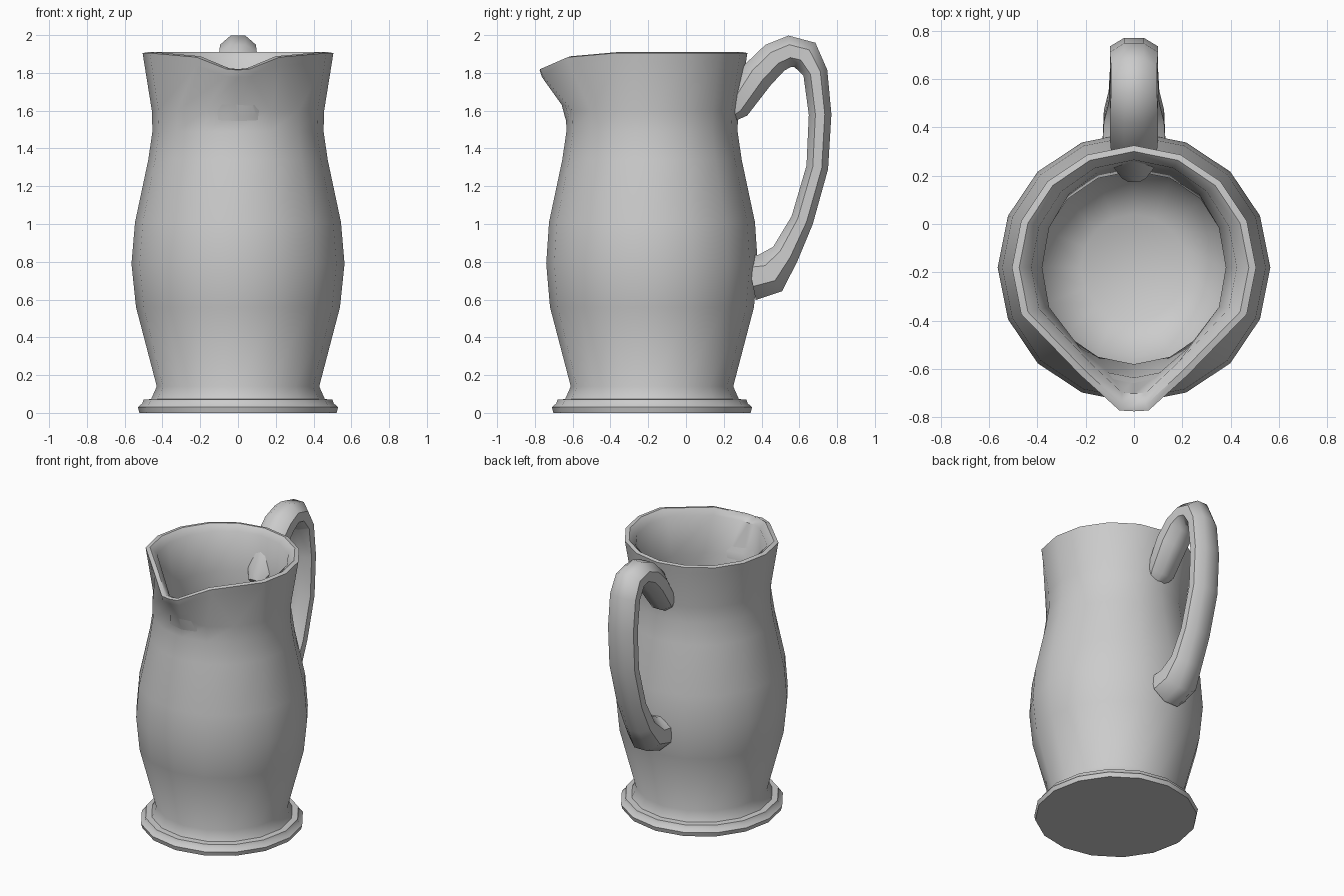
import bpy, bmesh, math
from mathutils import Vector

if "Cube" in bpy.data.objects:
    bpy.data.objects.remove(bpy.data.objects["Cube"])

SIDES = 16
CY = -0.18  # body axis in y

# how the rim is pulled into the pouring lip, by column distance from the front
LIP = {0: (0, -0.09, -0.09), 1: (-0.133, -0.125, -0.085), 2: (-0.137, -0.09, -0.022)}


def skin(name, rings):
    """Join rings of equal point count with quads and cap both ends."""
    bm = bmesh.new()
    vr = [[bm.verts.new(p) for p in ring] for ring in rings]
    n = len(vr[0])
    for a, b in zip(vr, vr[1:]):
        for i in range(n):
            j = (i + 1) % n
            bm.faces.new((a[i], a[j], b[j], b[i]))
    bm.faces.new(list(reversed(vr[0])))
    bm.faces.new(vr[-1])
    bmesh.ops.recalc_face_normals(bm, faces=bm.faces)
    me = bpy.data.meshes.new(name)
    bm.to_mesh(me)
    bm.free()
    ob = bpy.data.objects.new(name, me)
    bpy.context.collection.objects.link(ob)
    bpy.ops.object.select_all(action='DESELECT')
    ob.select_set(True)
    bpy.context.view_layer.objects.active = ob
    bpy.ops.object.shade_smooth_by_angle(angle=math.radians(45))
    return ob


def jug_ring(rx, ry, z, lip):
    ring = []
    for k in range(SIDES):
        a = 2 * math.pi * k / SIDES
        p = Vector((rx * math.sin(a), CY - ry * math.cos(a), z))
        signed = k if k <= SIDES // 2 else k - SIDES
        d = LIP.get(abs(signed), (0, 0, 0))
        side = 1 if signed >= 0 else -1
        ring.append(p + lip * Vector((side * d[0], d[1], d[2])))
    return ring


# jug body: foot, outer wall, rolled rim, inner wall (rx, ry, z, lip amount)
profile = [
    (0.522, 0.522, 0.0, 0), (0.53, 0.53, 0.03, 0), (0.507, 0.507, 0.05, 0),
    (0.50, 0.50, 0.07, 0), (0.46, 0.46, 0.073, 0), (0.43, 0.43, 0.14, 0),
    (0.54, 0.54, 0.56, 0), (0.564, 0.56, 0.79, 0), (0.545, 0.545, 1.01, 0),
    (0.475, 0.475, 1.34, 0), (0.453, 0.453, 1.49, 0), (0.456, 0.456, 1.60, 0),
    (0.498, 0.498, 1.86, 0.93), (0.505, 0.505, 1.905, 1), (0.475, 0.48, 1.91, 1),
    (0.425, 0.445, 1.87, 0.85), (0.38, 0.43, 1.60, 0.35),
    (0.39, 0.40, 1.36, 0), (0.47, 0.47, 1.01, 0), (0.49, 0.49, 0.79, 0),
    (0.46, 0.46, 0.56, 0), (0.37, 0.37, 0.22, 0), (0.22, 0.22, 0.13, 0),
]
skin("jug_body", [jug_ring(*p) for p in profile])

# handle: path (y, z), half width in x, half thickness
path = [
    (0.20, 1.56, 0.05, 0.04), (0.265, 1.62, 0.09, 0.075), (0.38, 1.79, 0.10, 0.088),
    (0.47, 1.88, 0.10, 0.085), (0.55, 1.915, 0.095, 0.083), (0.63, 1.895, 0.095, 0.085),
    (0.685, 1.80, 0.10, 0.065), (0.71, 1.58, 0.10, 0.06), (0.695, 1.30, 0.10, 0.058),
    (0.615, 1.02, 0.10, 0.06), (0.525, 0.84, 0.105, 0.075),
    (0.445, 0.74, 0.125, 0.115), (0.345, 0.72, 0.13, 0.125),
]
rings = []
for i, (y, z, hw, ht) in enumerate(path):
    a, b = path[max(i - 1, 0)], path[min(i + 1, len(path) - 1)]
    t = Vector((0, b[0] - a[0], b[1] - a[1])).normalized()
    nrm = Vector((0, -t.z, t.y))
    rings.append([
        Vector((0, y, z)) + Vector((1, 0, 0)) * hw * 1.08 * math.cos(w)
        + nrm * ht * 1.08 * math.sin(w)
        for w in (math.pi / 8 + k * math.pi / 4 for k in range(8))])
skin("handle", rings)
